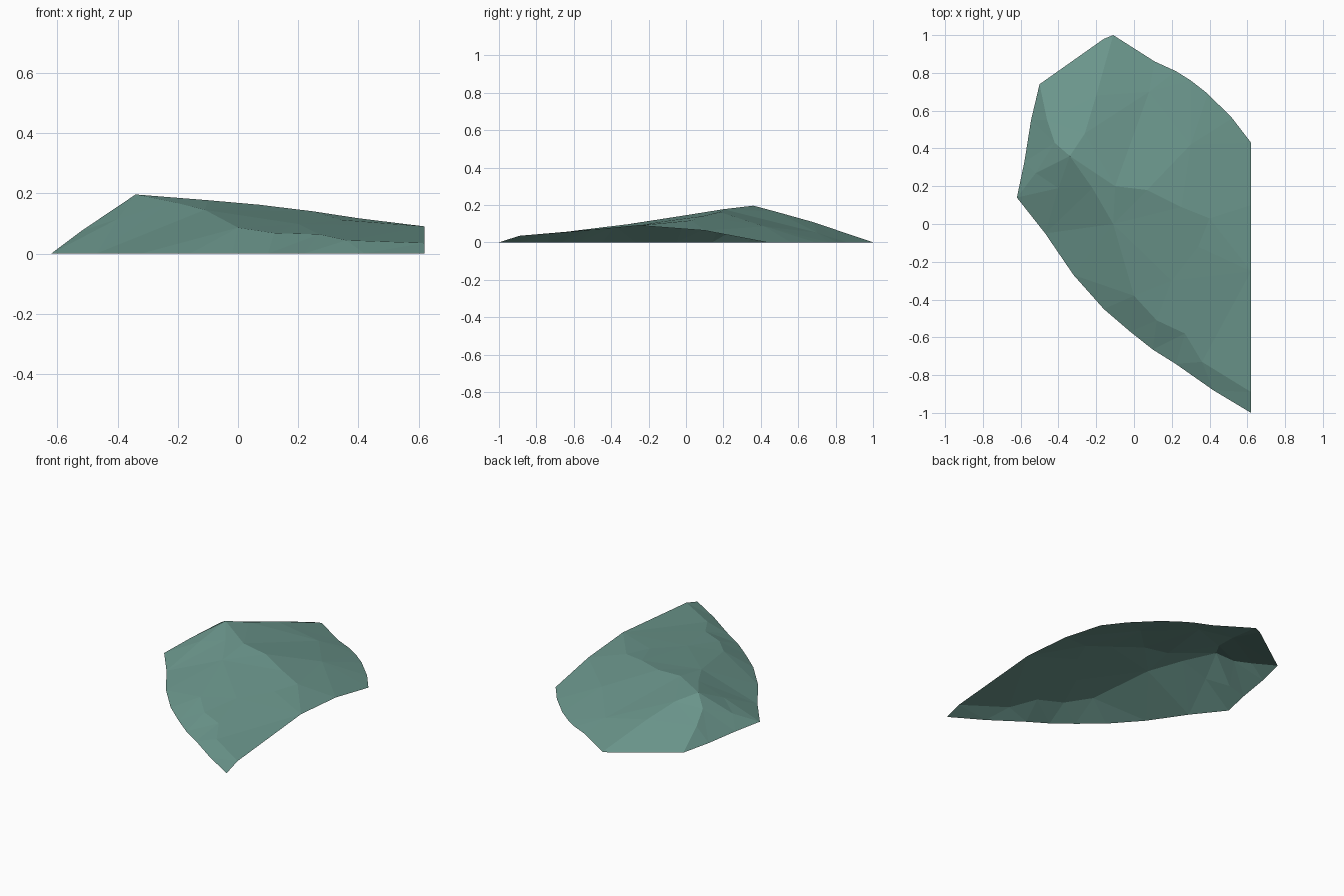
import bpy
from mathutils import Vector
from mathutils.geometry import delaunay_2d_cdt

if "Cube" in bpy.data.objects:
    bpy.data.objects.remove(bpy.data.objects["Cube"])

# Ground outline of the shell, counter-clockwise (z = 0)
rim = [(-.11, 1), (-.16, .98), (-.5, .74), (-.545, .55), (-.58, .33), (-.62, .14),
       (-.47, -.05), (-.32, -.27), (-.16, -.45), (-.02, -.57), (.1, -.665),
       (.22, -.74), (.42, -.88), (.62, -1)]
# Open, raised edge on the right, then the rounded back
cut_edge = [(.62, -.89, .035), (.62, -.25, .09), (.62, .1, .063)]
back_rim = [(.62, .43), (.52, .56), (.39, .69), (.3, .76), (.22, .81), (.11, .86)]
outline = [(x, y, 0) for x, y in rim] + cut_edge + [(x, y, 0) for x, y in back_rim]

# Crease lines running over the rock
peak = (-.34, .36, .196)
shoulder = (-.22, .19, .172)
ledge = (-.52, .27, .075)
creases = [
    [peak, shoulder, (-.11, 0, .145), (0, -.38, .086), (.12, -.51, .068),
     (.27, -.58, .064), (.36, -.73, .044), cut_edge[0]],            # front
    [peak, (-.1, .2, .177), (.07, .18, .162), (.25, .09, .14),
     (.4, .03, .117), cut_edge[2]],                                # crest
    [peak, (-.26, .48, .164), (-.2, .68, .108), outline[0]],        # back
    [peak, (-.42, .43, .14), (-.46, .55, .085), outline[2]],        # left
    [peak, ledge, outline[5]],                                      # left tip
    [ledge, (-.4, .19, .115), shoulder],                            # notch
]
# Soft bumps on the broad slopes
bumps = [(.08, .7, .052), (.3, .42, .085), (.34, -.12, .112), (.2, -.3, .098)]

# Gather unique points and the edges the triangulation must keep
points = list(dict.fromkeys(outline + [p for c in creases for p in c] + bumps))
index = {p: i for i, p in enumerate(points)}
loop = [index[p] for p in outline]
edges = [(index[a], index[b]) for c in creases for a, b in zip(c, c[1:])]
flat = [Vector(p[:2]) for p in points]
co, _, faces, origin, _, _ = delaunay_2d_cdt(flat, edges, [loop], 1, 1e-5)
verts = [(v.x, v.y, points[o[0]][2] if o else 0) for v, o in zip(co, origin)]

# Faceted rock shell, open underneath and on the right
mesh = bpy.data.meshes.new("rock_shell")
mesh.from_pydata(verts, [], faces)
mesh.update()
rock = bpy.data.objects.new("rock_shell", mesh)
bpy.context.collection.objects.link(rock)

stone = bpy.data.materials.new("grey_green_stone")
stone.diffuse_color = (.147, .305, .262, 1)
stone.use_nodes = True
stone.node_tree.nodes["Principled BSDF"].inputs["Base Color"].default_value = stone.diffuse_color
mesh.materials.append(stone)
